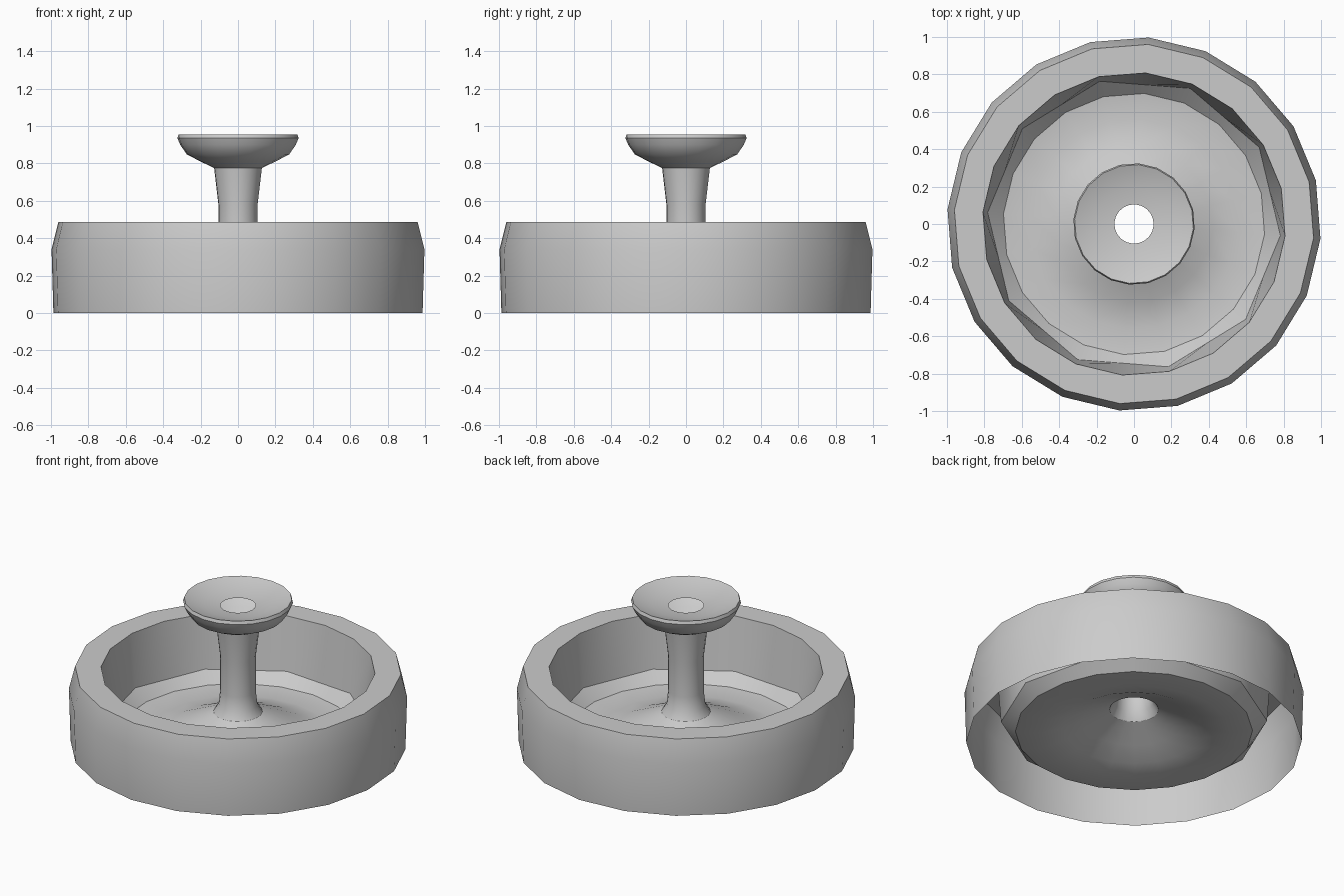
import bpy, bmesh, math

if "Cube" in bpy.data.objects:
    bpy.data.objects.remove(bpy.data.objects["Cube"])

SIDES = 20
OFFSET = math.radians(-4.5)


def lathe(name, profile, offset=OFFSET):
    """Spin (radius, z[, halved]) points; a halved ring has only ten corners."""
    bm = bmesh.new()
    rings = []
    for r, z, *halved in profile:
        ring = []
        for i in range(SIDES):
            a = offset + i * 2 * math.pi / SIDES
            k = r * math.cos(math.pi / 10) if halved and i % 2 else r
            ring.append(bm.verts.new((k * math.cos(a), k * math.sin(a), z)))
        rings.append(ring)
    for lo, hi in zip(rings, rings[1:]):
        for i in range(SIDES):
            j = (i + 1) % SIDES
            bm.faces.new((lo[i], lo[j], hi[j], hi[i]))
    mesh = bpy.data.meshes.new(name)
    bm.to_mesh(mesh)
    bm.free()
    obj = bpy.data.objects.new(name, mesh)
    bpy.context.collection.objects.link(obj)
    bpy.ops.object.select_all(action='DESELECT')
    obj.select_set(True)
    bpy.context.view_layer.objects.active = obj
    bpy.ops.object.shade_smooth_by_angle(angle=math.radians(32))
    return obj


# Basin wall and rim, open underneath
lathe("basin_wall", [(0.99, 0), (1.0, 0.34), (0.963, 0.488), (0.81, 0.488)])

# Pool: inner wall, rounded trough, central mound and hollow stem, flaring into the upper cup
lathe("pool_and_stem", [
    (0.81, 0.488), (0.785, 0.14, True), (0.70, 0.075), (0.56, 0.06),
    (0.42, 0.095), (0.30, 0.15), (0.20, 0.195), (0.145, 0.22),
    (0.115, 0.27), (0.105, 0.36), (0.105, 0.58), (0.128, 0.775)])

# Upper cup: outer shell, rim and shallow inside with an open drain hole
lathe("upper_cup", [
    (0.128, 0.775), (0.20, 0.81), (0.275, 0.848), (0.31, 0.90), (0.325, 0.935),
    (0.318, 0.955), (0.29, 0.945), (0.20, 0.92), (0.105, 0.91)])
